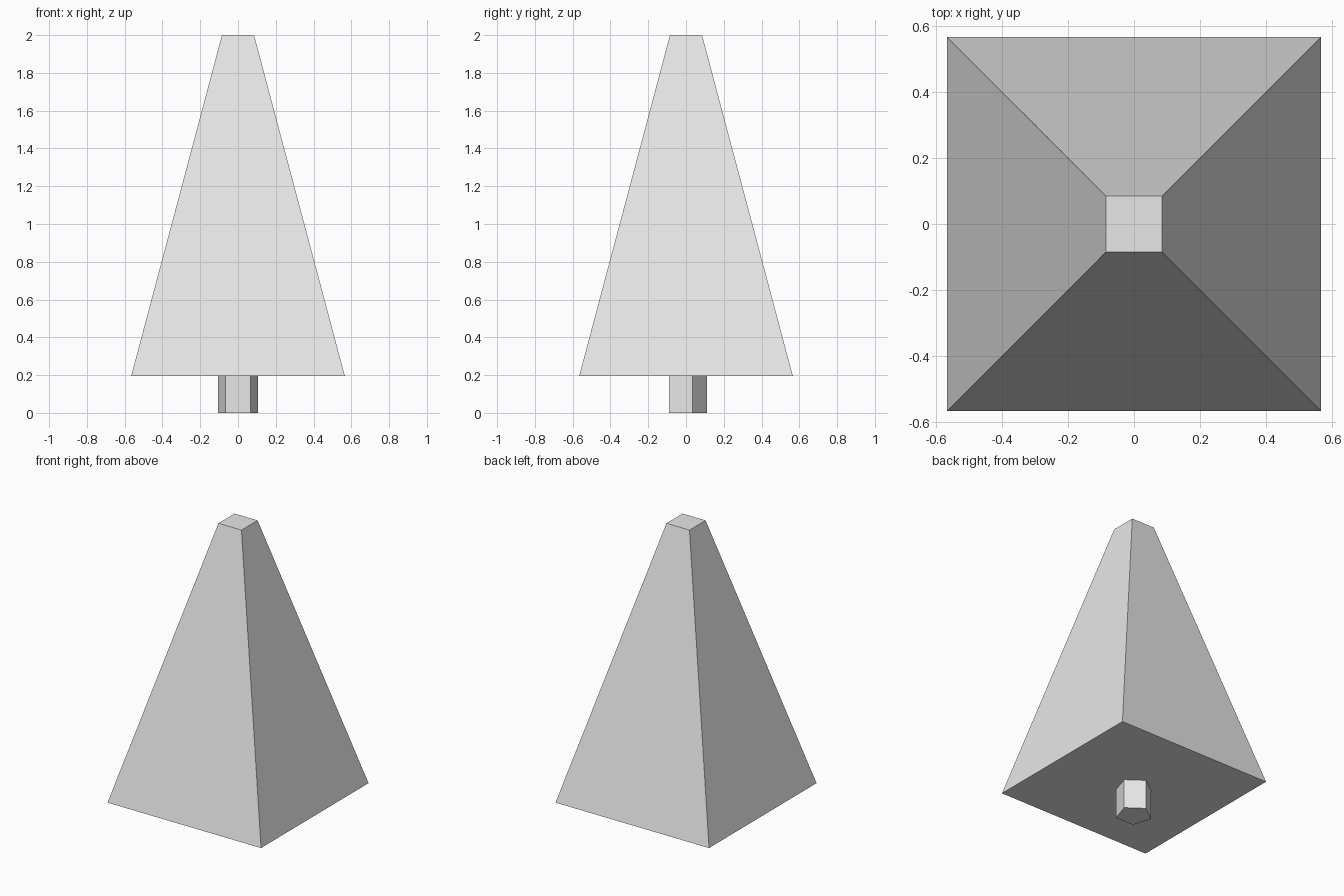
import bpy
from math import pi

cube = bpy.data.objects.get("Cube")
if cube:
    bpy.data.objects.remove(cube, do_unlink=True)

# One plain grey for the whole tree
grey = bpy.data.materials.new("light_grey")
grey.use_nodes = True
colour = (0.8, 0.8, 0.8, 1)
grey.diffuse_color = colour
grey.node_tree.nodes["Principled BSDF"].inputs["Base Color"].default_value = colour


def tapered_prism(name, sides, bottom_radius, top_radius, bottom, top, turn):
    """Flat-sided cone section between two heights."""
    bpy.ops.mesh.primitive_cone_add(
        vertices=sides, radius1=bottom_radius, radius2=top_radius,
        depth=top - bottom, location=(0, 0, (bottom + top) / 2),
        rotation=(0, 0, turn))
    obj = bpy.context.object
    obj.name = name
    bpy.ops.object.transform_apply(location=False, rotation=True, scale=False)
    obj.data.materials.append(grey)
    return obj


# Square foliage with a blunt tip
tapered_prism("foliage", 4, 0.8, 0.12, 0.195, 2.0, pi / 4)

# Five-sided trunk, a flat side to the front and a corner to the back
trunk = tapered_prism("trunk", 5, 0.112, 0.112, 0.0, 0.195, 0)
if max(v.co.y for v in trunk.data.vertices) < 0.111:
    trunk.rotation_euler.z = pi / 2
